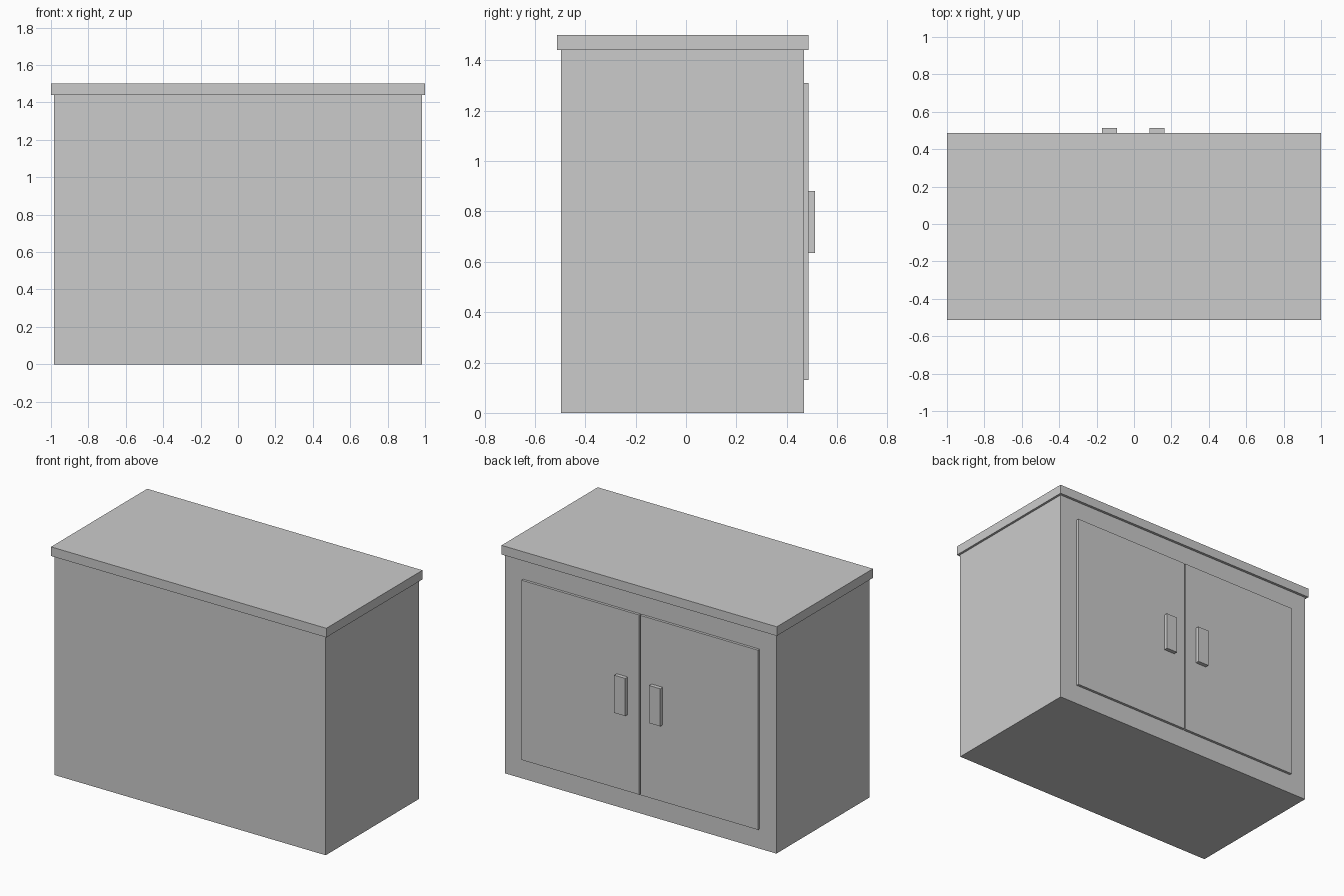
import bpy
import bmesh
from mathutils import Vector

cube = bpy.data.objects.get("Cube")
if cube:
    bpy.data.objects.remove(cube, do_unlink=True)

# Single flat paint colour
grey = bpy.data.materials.new("plain grey")
grey.use_nodes = True
colour = (0.6, 0.6, 0.6, 1)
grey.diffuse_color = colour
grey.node_tree.nodes["Principled BSDF"].inputs["Base Color"].default_value = colour


def box(name, x, y, z):
    """Flat-sided box spanning the given (low, high) ranges."""
    bm = bmesh.new()
    bmesh.ops.create_cube(bm, size=1)
    for v in bm.verts:
        v.co = Vector([(lo + hi) / 2 + c * (hi - lo)
                       for c, (lo, hi) in zip(v.co, (x, y, z))])
    mesh = bpy.data.meshes.new(name)
    bm.to_mesh(mesh)
    bm.free()
    mesh.materials.append(grey)
    obj = bpy.data.objects.new(name, mesh)
    bpy.context.collection.objects.link(obj)
    return obj


# Heights and depths shared by neighbouring parts
BODY_TOP, BODY_BACK, DOOR_BACK, HANDLE_BACK = 1.44, 0.469, 0.486, 0.512

# Cabinet carcass and overhanging worktop
box("cabinet_body", (-0.985, 0.985), (-0.497, BODY_BACK), (0, BODY_TOP))
box("worktop", (-1, 1), (-0.512, DOOR_BACK), (BODY_TOP, 1.5))

# Pair of doors with a narrow gap, each with a block handle by the gap
GAP_X = -0.004
for side, sign in (("left", 1), ("right", -1)):
    def span(near, far):
        return sorted((GAP_X + sign * near, GAP_X + sign * far))

    box(side + "_door", span(0.004, 0.86), (BODY_BACK, DOOR_BACK), (0.13, 1.31))
    box(side + "_handle", span(0.087, 0.167), (DOOR_BACK, HANDLE_BACK), (0.634, 0.881))
